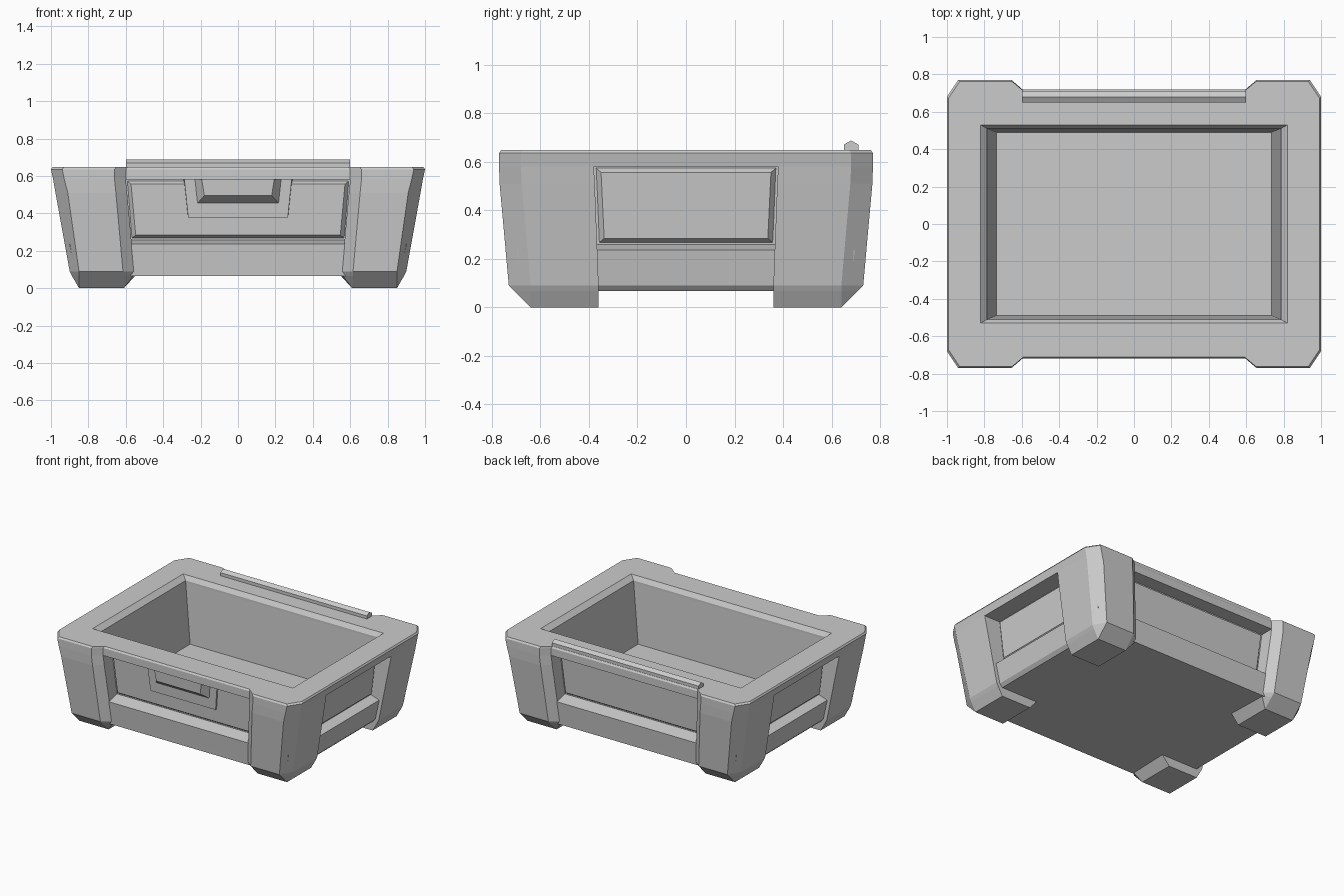
import bpy, bmesh

if "Cube" in bpy.data.objects:
    bpy.data.objects.remove(bpy.data.objects["Cube"])


def loft(name, rings, cyclic=False):
    """Skin a stack of equal-length rings; cap the ends unless the stack closes on itself."""
    bm = bmesh.new()
    vs = [[bm.verts.new(p) for p in r] for r in rings]
    n = len(rings[0])
    pairs = list(zip(vs, vs[1:])) + ([(vs[-1], vs[0])] if cyclic else [])
    for a, b in pairs:
        for i in range(n):
            j = (i + 1) % n
            bm.faces.new((a[i], a[j], b[j], b[i]))
    if not cyclic:
        bm.faces.new(vs[0])
        bm.faces.new(vs[-1])
    bmesh.ops.remove_doubles(bm, verts=bm.verts, dist=0.0005)
    bmesh.ops.recalc_face_normals(bm, faces=bm.faces)
    me = bpy.data.meshes.new(name)
    bm.to_mesh(me)
    bm.free()
    ob = bpy.data.objects.new(name, me)
    bpy.context.collection.objects.link(ob)
    return ob


def rect(x, y, z):
    return [(-x, -y, z), (x, -y, z), (x, y, z), (-x, y, z)]


def four_corners(name, quarter_rings):
    """Build a corner part and its three mirrored copies."""
    for sx, side in ((1, "right"), (-1, "left")):
        for sy, end in ((1, "back"), (-1, "front")):
            loft(f"{name}_{end}_{side}",
                 [[(x * sx, y * sy, z) for x, y, z in r] for r in quarter_rings])


# Tub: lower band, sloping ledge, recessed walls, then down inside the cavity
loft("tub", [
    rect(0.85, 0.68, 0.066), rect(0.872, 0.682, 0.09), rect(0.90, 0.695, 0.236),
    rect(0.83, 0.60, 0.258), rect(0.86, 0.62, 0.60),
    rect(0.785, 0.51, 0.60), rect(0.735, 0.49, 0.165)])


# Rim: notched outline at front and back, rectangular opening
def outline(z, inset=0.0, xp=1.0, xc=0.94):
    q = [(0.60, 0.72), (0.66, 0.77), (xc, 0.77), (xp, 0.68)]
    q = [(x - inset, y - inset) for x, y in q]
    pts = q + [(x, -y) for x, y in q[::-1]]
    pts += [(-x, y) for x, y in pts[::-1]]
    return [(x, y, z) for x, y in pts]


def opening(hx, hy, z):
    return [(max(-hx, min(hx, x)), max(-hy, min(hy, y)), z) for x, y, _ in outline(z)]


loft("rim", [
    outline(0.58, 0, 0.988, 0.928), outline(0.635), outline(0.647, 0.008),
    opening(0.82, 0.53, 0.647), opening(0.785, 0.51, 0.615),
    opening(0.785, 0.51, 0.58)], cyclic=True)


# Corner posts: L-shaped section, tapering downward
def post(z, xi, yn, yp, xc, xp, yc, yi):
    return [(x, y, z) for x, y in (
        (xi, 0.56), (xi, yn), (xi + 0.06, yp), (xc, yp), (xp, yc), (xp, yi), (0.82, yi), (0.82, 0.56))]


four_corners("corner_post", [
    post(0.58, 0.60, 0.72, 0.77, 0.928, 0.988, 0.68, 0.38),
    post(0.51, 0.593, 0.717, 0.768, 0.91, 0.976, 0.677, 0.376),
    post(0.09, 0.555, 0.68, 0.73, 0.85, 0.90, 0.64, 0.36)])

# Feet: bevelled in to a flat rectangular sole
four_corners("foot", [
    [(x, y, 0.09) for x, y in ((0.55, 0.36), (0.555, 0.68), (0.615, 0.73),
                               (0.85, 0.73), (0.90, 0.64), (0.90, 0.36))],
    [(0.55, 0.36, 0.066), (0.56, 0.67, 0.066), (0.614, 0.706, 0.066),
     (0.85, 0.706, 0.066), (0.888, 0.64, 0.066), (0.888, 0.36, 0.066)],
    [(x, y, 0.0) for x, y in ((0.61, 0.36), (0.61, 0.64), (0.61, 0.64),
                              (0.85, 0.64), (0.85, 0.64), (0.85, 0.36))]])


# Raised, bevel-edged plates lying on the sloped recessed walls
def plate(name, axis, sign, u0, u1, z0, z1, off0, off1, bu, bz0, bz1):
    lo, hi = (0.60, 0.62) if axis == "y" else (0.83, 0.86)

    def pt(u, z, off):
        d = sign * (lo + (hi - lo) * (z - 0.258) / 0.342 + off)
        return (u, d, z) if axis == "y" else (d, u, z)

    def ring(off, b, c0, c1):
        a, t = z0 + c0, z1 - c1
        return [pt(-u0 + b, a, off), pt(u0 - b, a, off), pt(u1 - b, t, off), pt(-u1 + b, t, off)]

    loft(name, [ring(off0, 0, 0, 0), ring(off1, bu, bz0, bz1)])


for name, axis, sign, u0, u1 in (("front", "y", -1, 0.575, 0.60), ("back", "y", 1, 0.575, 0.60),
                                 ("right", "x", 1, 0.365, 0.378), ("left", "x", -1, 0.365, 0.378)):
    plate(name + "_panel", axis, sign, u0, u1, 0.26, 0.58, -0.01, 0.025, 0.028, 0.024, 0.024)

# Front latch: thin backing plate and a bevelled catch block
plate("latch_plate", "y", -1, 0.27, 0.292, 0.375, 0.59, 0.0, 0.035, 0.004, 0.004, 0)
plate("latch_block", "y", -1, 0.22, 0.235, 0.45, 0.59, 0.03, 0.085, 0.04, 0.045, 0)

# Hinge bar along the back of the rim
bar = [(0.65, 0.64), (0.65, 0.67), (0.68, 0.687), (0.71, 0.67), (0.71, 0.64)]
loft("hinge_bar", [[(x, y, z) for y, z in bar] for x in (-0.6, 0.6)])
